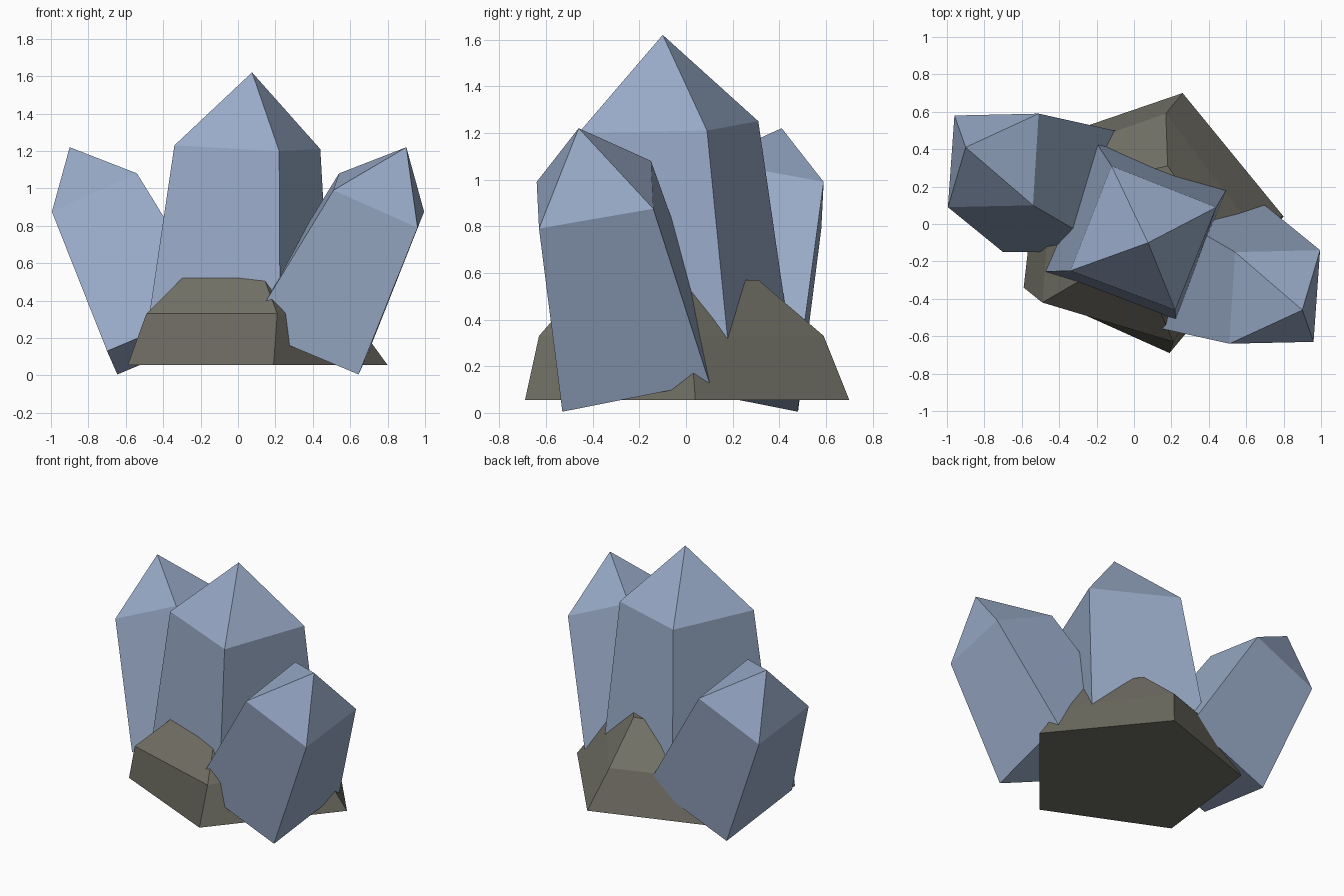
import bpy
from mathutils import Vector

if "Cube" in bpy.data.objects:
    bpy.data.objects.remove(bpy.data.objects["Cube"])


def material(name, rgb):
    mat = bpy.data.materials.new(name)
    mat.diffuse_color = (*rgb, 1.0)
    mat.use_nodes = True
    mat.node_tree.nodes["Principled BSDF"].inputs["Base Color"].default_value = mat.diffuse_color
    return mat


def loft(name, rings, mat, tip=None):
    """Flat-faced solid from stacked rings, closed by a tip or a flat cap."""
    n = len(rings[0])
    verts = [Vector(p) for ring in rings for p in ring]
    faces = [tuple(reversed(range(n)))]
    for r in range(len(rings) - 1):
        a, b = r * n, (r + 1) * n
        for i in range(n):
            j = (i + 1) % n
            faces.append((a + i, a + j, b + j, b + i))
    last = (len(rings) - 1) * n
    if tip:
        verts.append(Vector(tip))
        faces += [(last + i, last + (i + 1) % n, len(verts) - 1) for i in range(n)]
    else:
        faces.append(tuple(range(last, last + n)))
    mesh = bpy.data.meshes.new(name)
    mesh.from_pydata(verts, [], faces)
    mesh.materials.append(mat)
    obj = bpy.data.objects.new(name, mesh)
    bpy.context.collection.objects.link(obj)
    return obj


def at_height(points, z):
    return [(x, y, z) for x, y in points]


def half_turn(p):
    """Turn a point 180 degrees about the cluster's upright axis."""
    return (-p[0], -0.05 - p[1], p[2])


crystal_blue = material("crystal_blue", (0.32, 0.41, 0.58))
rock_grey = material("rock_grey", (0.165, 0.16, 0.13))

# Rock base: five-sided mound with a steep skirt and a bevelled top
loft("rock_base", [
    at_height([(0.80, 0.04), (0.26, 0.70), (-0.50, 0.44), (-0.59, -0.34), (0.19, -0.69)], 0.055),
    at_height([(0.60, 0.02), (0.17, 0.59), (-0.43, 0.38), (-0.49, -0.42), (0.21, -0.63)], 0.33),
    at_height([(0.40, 0.00), (0.18, 0.31), (-0.25, 0.22), (-0.25, -0.28), (0.12, -0.42)], 0.57),
], rock_grey)

# Tall middle crystal
loft("middle_crystal", [
    at_height([(-0.485, -0.255), (0.225, -0.525), (0.495, 0.185), (-0.215, 0.455)], 0.25),
    [(-0.34, -0.25, 1.23), (0.22, -0.46, 1.20), (0.44, 0.09, 1.21), (-0.12, 0.31, 1.25)],
], crystal_blue, tip=(0.075, -0.10, 1.62))

# Leaning side crystals: the same shape, turned half way round
foot = [(0.645, -0.53, 0.005), (0.70, 0.10, 0.13), (0.11, 0.10, 0.38), (0.06, -0.54, 0.25)]
shoulder = [(0.96, -0.63, 0.79), (0.995, -0.14, 0.875), (0.54, -0.15, 1.08), (0.51, -0.64, 0.99)]
peak = (0.90, -0.46, 1.22)
loft("right_crystal", [foot, shoulder], crystal_blue, tip=peak)
loft("left_crystal", [[half_turn(p) for p in foot], [half_turn(p) for p in shoulder]],
     crystal_blue, tip=half_turn(peak))
